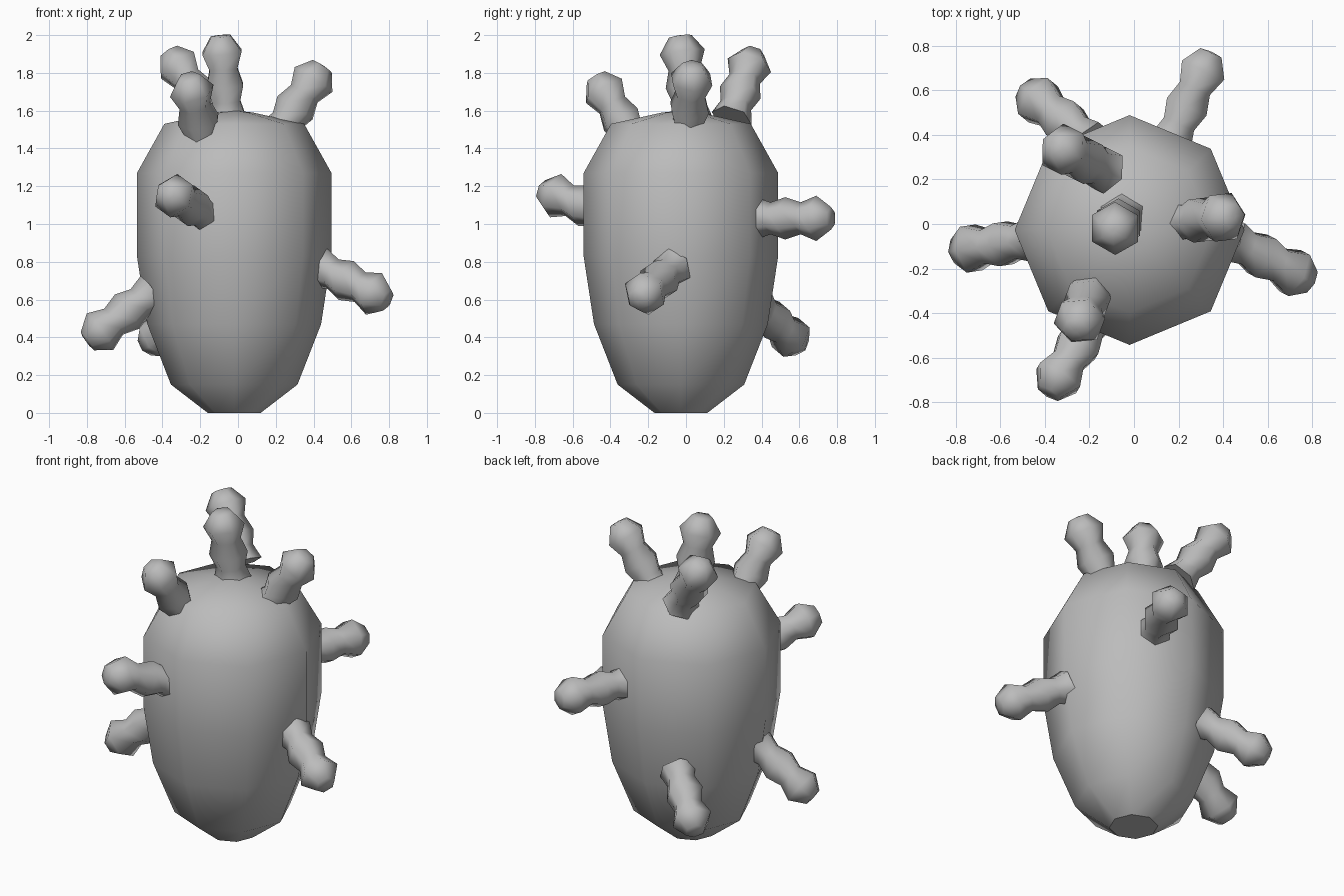
import bpy
import bmesh
import math
from mathutils import Vector, Matrix

cube = bpy.data.objects.get("Cube")
if cube:
    bpy.data.objects.remove(cube, do_unlink=True)

grey = bpy.data.materials.new("plain_grey")
grey.use_nodes = True
colour = (0.5, 0.5, 0.5, 1)
grey.diffuse_color = colour
grey.node_tree.nodes["Principled BSDF"].inputs["Base Color"].default_value = colour


def lathe(name, profile, sides, turn, matrix):
    """Spin (radius, height) pairs round local z into a capped, smooth solid."""
    bm = bmesh.new()
    rings = []
    for r, h in profile:
        angles = [turn + math.tau * i / sides for i in range(sides)]
        rings.append([bm.verts.new((r * math.cos(a), r * math.sin(a), h)) for a in angles])
    for low, high in zip(rings, rings[1:]):
        for i in range(sides):
            j = (i + 1) % sides
            bm.faces.new((low[i], low[j], high[j], high[i])).smooth = True
    bm.faces.new(rings[0][::-1])
    bm.faces.new(rings[-1]).smooth = True
    bm.transform(matrix)
    mesh = bpy.data.meshes.new(name)
    bm.to_mesh(mesh)
    bm.free()
    mesh.materials.append(grey)
    obj = bpy.data.objects.new(name, mesh)
    bpy.context.collection.objects.link(obj)


# Egg-shaped eight-sided body
body = [(0.14, 0), (0.335, 0.15), (0.46, 0.47), (0.515, 0.83),
        (0.515, 1.27), (0.37, 1.53), (0.1, 1.59), (0.01, 1.6)]
lathe("body", body, 8, 0, Matrix.Translation((-0.02, -0.027, 0)))

# Beaded six-sided stalk, with its origin at the tip bulb
stalk = [(0.11, -0.35), (0.085, -0.265), (0.112, -0.18), (0.085, -0.09),
         (0.12, 0), (0.06, 0.085), (0.01, 0.09)]

# Each stalk: tip bulb centre and direction
stalks = {
    "crown_stalk": ((-0.085, -0.02, 1.91), (-0.03, -0.045, 0.34)),
    "upper_left_stalk": ((0.4, 0.03, 1.765), (0.17, 0.02, 0.26)),
    "upper_back_stalk": ((-0.32, 0.335, 1.84), (-0.18, 0.09, 0.27)),
    "upper_front_stalk": ((-0.245, -0.435, 1.705), (-0.06, -0.16, 0.27)),
    "front_stalk": ((-0.34, -0.69, 1.15), (-0.17, -0.28, 0.1)),
    "right_stalk": ((-0.73, -0.11, 0.43), (-0.27, -0.04, -0.2)),
    "left_stalk": ((0.72, -0.22, 0.63), (0.27, -0.14, -0.13)),
    "back_stalk": ((0.31, 0.69, 1.03), (0.13, 0.29, 0)),
    "lower_back_stalk": ((-0.43, 0.555, 0.4), (-0.22, 0.18, -0.17)),
}
for name, (centre, direction) in stalks.items():
    aim = Vector(direction).normalized()
    if aim.z > 0.95:
        spin = Vector((0, 0, 1)).rotation_difference(aim)
    else:
        spin = aim.to_track_quat('Z', 'Y')
    place = Matrix.Translation(centre) @ spin.to_matrix().to_4x4()
    lathe(name, stalk, 6, math.pi / 2, place)
